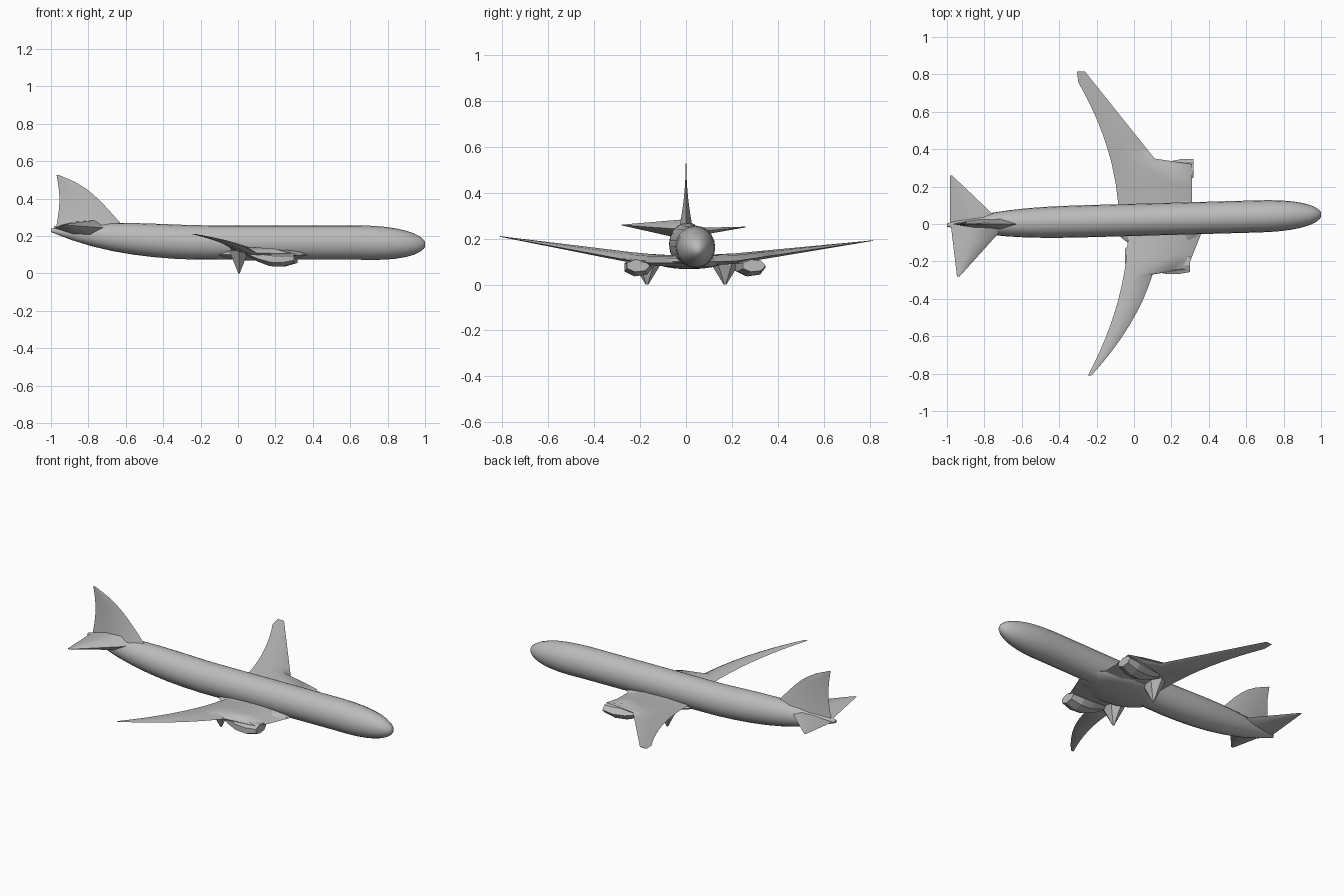
import bpy, bmesh, math
from mathutils import Vector

cube = bpy.data.objects.get("Cube")
if cube:
    bpy.data.objects.remove(cube, do_unlink=True)

colour = (0.5, 0.5, 0.5, 1)
grey = bpy.data.materials.new("plain grey")
grey.use_nodes = True
grey.diffuse_color = colour
shader = next(node for node in grey.node_tree.nodes if node.type == 'BSDF_PRINCIPLED')
shader.inputs["Base Color"].default_value = colour
shader.inputs["Roughness"].default_value = 0.8


def finish(obj, angle):
    """Colour a part and smooth its shallow edges."""
    obj.data.materials.append(grey)
    bpy.ops.object.select_all(action='DESELECT')
    obj.select_set(True)
    bpy.context.view_layer.objects.active = obj
    bpy.ops.object.shade_smooth_by_angle(angle=math.radians(angle))


def skin(name, rings, angle):
    """Join matching rings of points into one closed body."""
    bm = bmesh.new()
    loops = [[bm.verts.new(point) for point in ring] for ring in rings]
    count = len(loops[0])
    for first, second in zip(loops, loops[1:]):
        for i in range(count):
            j = (i + 1) % count
            bm.faces.new((first[i], first[j], second[j], second[i]))
    bm.faces.new(loops[0])
    bm.faces.new(loops[-1])
    bmesh.ops.recalc_face_normals(bm, faces=bm.faces)
    mesh = bpy.data.meshes.new(name)
    bm.to_mesh(mesh)
    bm.free()
    obj = bpy.data.objects.new(name, mesh)
    bpy.context.collection.objects.link(obj)
    finish(obj, angle)


def ellipse(x, y, z, half_width, half_height, sides):
    turns = [math.tau * i / sides for i in range(sides)]
    return [(x, y + half_width * math.cos(t), z + half_height * math.sin(t)) for t in turns]


def blade(name, sections, across):
    """Thin lens sections, each a leading point, trailing point and thickness."""
    lens = ((0, 0), (.25, .5), (.65, .4), (1, 0), (.65, -.4), (.25, -.5))
    rings = []
    for lead, trail, thick in sections:
        front, back = Vector(lead), Vector(trail)
        rings.append([front.lerp(back, u) + Vector(across) * thick * v for u, v in lens])
    skin(name, rings, 60)


def steps(start, end, count):
    return [start + (end - start) * i / (count - 1) for i in range(count)]


# Fuselage: rounded nose, upswept tail and a slight sideways drift
def fuselage_ring(x):
    tail = max(0, (-.2 - x) / .8)
    nose = max(0, (x - .65) / .35)
    size = (1 - .9 * tail ** 3) * math.sqrt(1 - .98 * nose ** 2.5)
    height = .165 + .065 * tail ** 1.5 - .01 * nose
    return ellipse(x, .022 + .028 * x, height, .086 * size, .092 * size, 20)


stations = steps(-1, .65, 16) + [.65 + .35 * math.sin(t) for t in steps(.2, math.pi / 2, 8)]
skin("fuselage", [fuselage_ring(x) for x in stations], 40)


# Wings: broad inner panels, swept outer panels
def left_wing(y):
    lead = .31 if y < .33 else .39 - .8 * y
    trail = max(-.305, -.08 - .38 * y * y)
    return ((lead, y, max(.1, .07 + .15 * y)), (trail, y, .11 + .1 * y), .05 - .058 * y)


def right_wing(y):
    lead = .38 - .4 * y if y < .25 else .14 - .56 * y * y
    trail = -.03 - .33 * y * y
    return ((lead, -y, max(.095, .06 + .185 * y)), (trail, -y, .11 + .123 * y), .05 - .058 * y)


for name, section, knee, tip in (("left_wing", left_wing, .32, .815),
                                 ("right_wing", right_wing, .24, .81)):
    spans = steps(0, knee, 4) + steps(knee + .03, tip, 9)
    blade(name, [section(y) for y in spans], (0, 0, 1))


# Tail fin with a bulging leading edge
def fin_section(h):
    z = .26 + .267 * h
    lead = -.62 - .24 * h - .1 * h ** 5
    trail = -.97 + .015 * math.sin(math.pi * h)
    return ((lead, 0, z), (trail, 0, z), .003 + .05 * (1 - h) ** 2)


blade("tail_fin", [fin_section(h) for h in steps(-.1, 1, 9)], (0, 1, 0))


# Uneven tailplanes, the right one thicker at its root
def left_tailplane(y):
    return ((-.7 - 1.05 * y, y, .225 + .1 * y), (-.985, y, .225 + .1 * y), .042 - .15 * y)


def right_tailplane(y):
    z = .24 + .07 * y
    return ((-.68 - .9 * y, -y, z), (-.98 + .12 * y, -y, z), .09 - .31 * y)


for name, section, tip in (("left_tailplane", left_tailplane, .26),
                           ("right_tailplane", right_tailplane, .28)):
    blade(name, [section(y) for y in steps(0, tip, 5)], (0, 0, 1))


# Faceted engine pods swelling forward from the wing underside
def engine_ring(t, nose, centre, drift):
    swell = math.sin(2.4 * t)
    bottom, top = .1 - .067 * swell, .125 - .015 * t
    return ellipse(.04 + (nose - .04) * t, centre + drift * t, (top + bottom) / 2,
                   .025 + .04 * swell, (top - bottom) / 2, 7)


for name, nose, centre, drift in (("left_engine", .318, .245, .05),
                                  ("right_engine", .3, -.21, 0)):
    skin(name, [engine_ring(t, nose, centre, drift) for t in steps(0, 1, 5)], 15)

# Pointed fairings hanging below the wings
for name, side in (("left_fairing", 1), ("right_fairing", -1)):
    bpy.ops.mesh.primitive_cone_add(vertices=6, radius1=.006, radius2=.08, depth=.122,
                                    location=(.005, side * .17, .061), scale=(.75, 1, 1))
    fairing = bpy.context.object
    fairing.name = name
    finish(fairing, 15)

# Shallow belly fairing joining the wing roots
bpy.ops.mesh.primitive_uv_sphere_add(segments=16, ring_count=8, radius=1,
                                     location=(.13, .015, .1), scale=(.25, .15, .033))
belly = bpy.context.object
belly.name = "belly_fairing"
finish(belly, 40)
